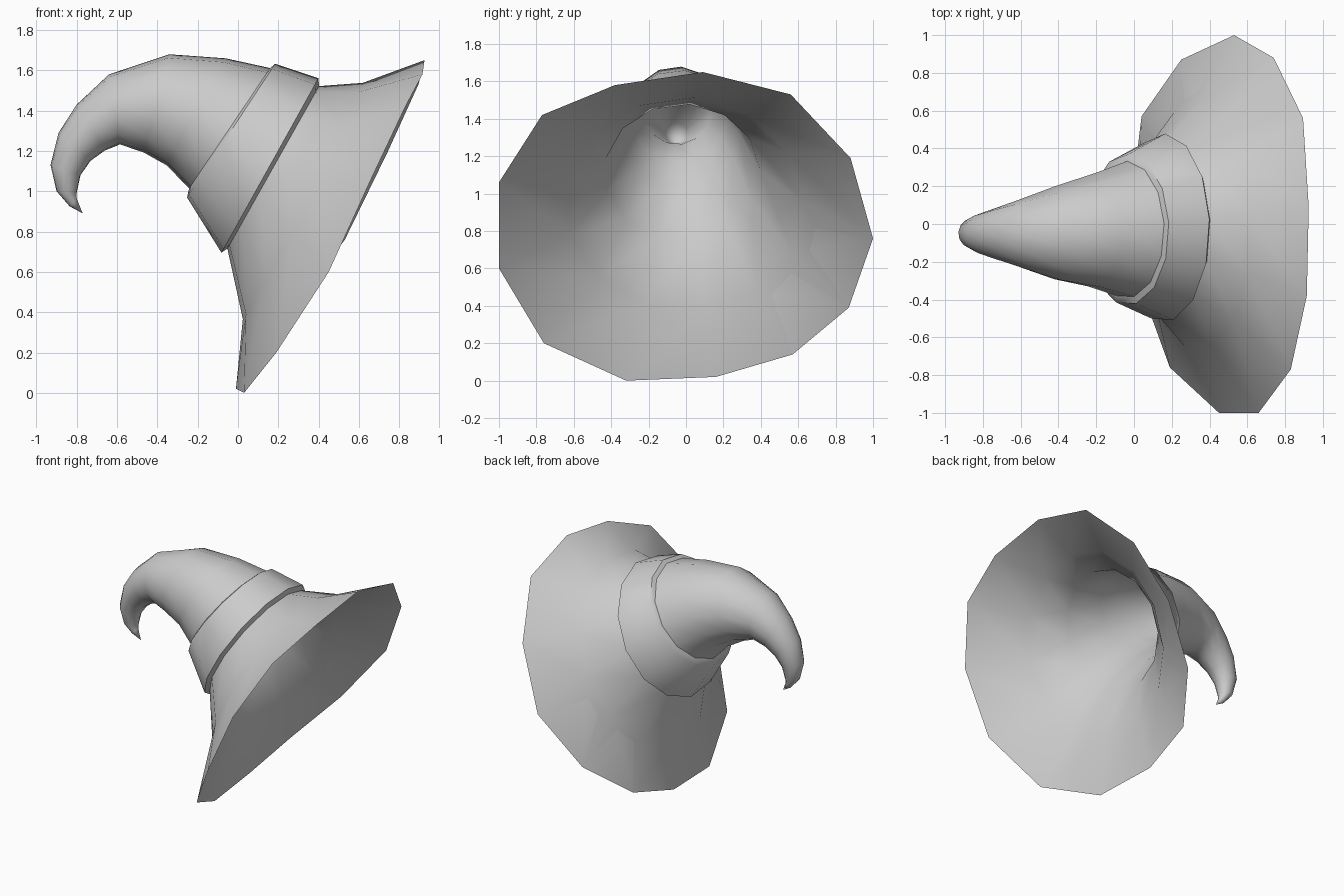
import bpy, bmesh, math
from mathutils import Vector

cube = bpy.data.objects.get("Cube")
if cube:
    bpy.data.objects.remove(cube, do_unlink=True)

SIDES = 13
START = math.radians(5.2)

felt = bpy.data.materials.new("grey felt")
felt.use_nodes = True
GREY = (0.6, 0.6, 0.6, 1)
felt.diffuse_color = GREY
felt.node_tree.nodes["Principled BSDF"].inputs["Base Color"].default_value = GREY


def ring(top, bottom, y=0.0, droop=0.0):
    """Circle spanned by its top and bottom (x, z) points; droop bends the sides outward."""
    a, b = Vector((top[0], y, top[1])), Vector((bottom[0], y, bottom[1]))
    centre, up = (a + b) / 2, (a - b) / 2
    side = Vector((0, up.length, 0))
    out = up.cross(side).normalized() * -droop
    points = []
    for i in range(SIDES):
        t = START + math.tau * i / SIDES
        points.append(centre + up * math.cos(t) + side * math.sin(t) + out * math.sin(t) ** 2)
    return points


def shrink(points, factor):
    """Ring scaled about its own centre."""
    centre = sum(points, Vector()) / SIDES
    return [centre + (p - centre) * factor for p in points]


def loft(name, rings, tip=None):
    bm = bmesh.new()
    loops = [[bm.verts.new(p) for p in r] for r in rings]
    for low, high in zip(loops, loops[1:]):
        for i in range(SIDES):
            j = (i + 1) % SIDES
            bm.faces.new((low[i], low[j], high[j], high[i]))
    if tip:
        end = bm.verts.new(tip)
        for i in range(SIDES):
            bm.faces.new((loops[-1][i], loops[-1][(i + 1) % SIDES], end))
    mesh = bpy.data.meshes.new(name)
    bm.to_mesh(mesh)
    bm.free()
    mesh.materials.append(felt)
    obj = bpy.data.objects.new(name, mesh)
    bpy.context.collection.objects.link(obj)
    bpy.ops.object.select_all(action="DESELECT")
    obj.select_set(True)
    bpy.context.view_layer.objects.active = obj
    bpy.ops.object.shade_smooth_by_angle(angle=math.radians(50))


# Wavy outer edge of the brim
rim = [(.925, .09, 1.65), (.895, .56, 1.53), (.74, .88, 1.19), (.53, 1, .76), (.25, .87, .39),
       (.04, .57, .14), (-.01, .16, .02), (.03, -.32, 0), (.19, -.76, .2), (.45, -1, .6),
       (.66, -1, 1.06), (.83, -.77, 1.42), (.915, -.38, 1.58)]

# Brim flaring out from the lower seam of the band
flare = ring((.62, 1.54), (.02, .36), -.005, .03)
low_seam = ring((.403, 1.523), (-.055, .71), -.02)
loft("brim", [rim, flare, low_seam])

# Raised band with slanted edges
high_seam = ring((.16, 1.612), (-.245, 1.01), -.03)
loft("hat_band", [
    low_seam,
    ring((.4, 1.562), (-.085, .69), -.02),
    ring((.185, 1.633), (-.255, .965), -.03),
    high_seam,
])

# Crown curling down to a point
crown = [
    high_seam,
    ring((-.06, 1.66), (-.355, 1.125), -.035),
    ring((-.34, 1.68), (-.47, 1.19), -.048),
    ring((-.64, 1.58), (-.585, 1.23), -.05),
    ring((-.8, 1.43), (-.66, 1.2), -.05),
    ring((-.89, 1.29), (-.73, 1.15), -.05),
    ring((-.93, 1.13), (-.78, 1.08), -.05),
    ring((-.9, 1), (-.8, .99), -.05),
    ring((-.835, .925), (-.8, .965), -.05),
]
loft("crown", crown, tip=(-.77, -.05, .89))

# Lining that narrows toward the tip, facing inward
walls = [flare, low_seam] + crown[:3]
lining = [shrink(r, f) for r, f in zip(walls, (.96, .89, .87, .83, .7))]
lining.append(ring((-.62, 1.38), (-.6, 1.26), -.05))
loft("lining", [list(reversed(r)) for r in [rim] + lining], tip=(-.7, -.05, 1.28))
